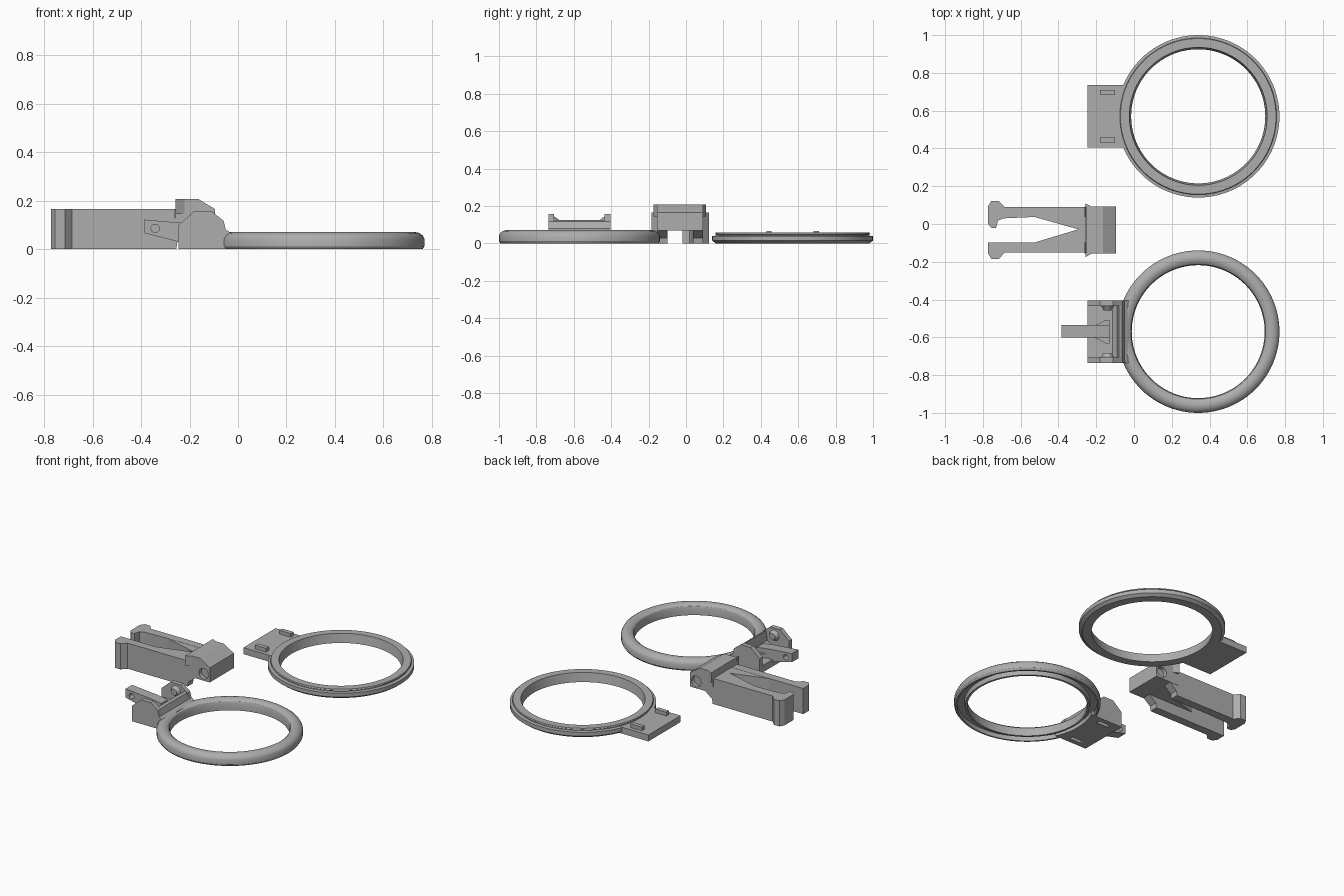
import bpy, bmesh, math
from mathutils import Vector

if "Cube" in bpy.data.objects:
    bpy.data.objects.remove(bpy.data.objects["Cube"])

grey = bpy.data.materials.new("plain grey")
grey.diffuse_color = (0.42, 0.42, 0.42, 1)
grey.use_nodes = True
grey.node_tree.nodes["Principled BSDF"].inputs["Base Color"].default_value = grey.diffuse_color


def finish(bm, name, smooth=False):
    bmesh.ops.recalc_face_normals(bm, faces=bm.faces)
    me = bpy.data.meshes.new(name)
    bm.to_mesh(me)
    bm.free()
    me.materials.append(grey)
    ob = bpy.data.objects.new(name, me)
    bpy.context.collection.objects.link(ob)
    if smooth:
        bpy.ops.object.select_all(action='DESELECT')
        ob.select_set(True)
        bpy.context.view_layer.objects.active = ob
        bpy.ops.object.shade_smooth_by_angle(angle=math.radians(30))
    return ob


def prism(name, pts, a, b, axis='Z'):
    """Extrude an outline: XY along z, or XZ along y."""
    bm = bmesh.new()
    place = (lambda u, v: (u, v, a)) if axis == 'Z' else (lambda u, v: (u, a, v))
    face = bm.faces.new([bm.verts.new(place(*p)) for p in pts])
    out = bmesh.ops.extrude_face_region(bm, geom=[face])
    shift = Vector((0, 0, b - a)) if axis == 'Z' else Vector((0, b - a, 0))
    bmesh.ops.translate(bm, vec=shift, verts=[v for v in out['geom'] if isinstance(v, bmesh.types.BMVert)])
    return finish(bm, name)


def box(name, x0, x1, y0, y1, z0, z1):
    return prism(name, [(x0, y0), (x1, y0), (x1, y1), (x0, y1)], z0, z1)


def ring(name, cx, cy, profile, n=96):
    """Revolve a closed (radius, height) profile."""
    bm = bmesh.new()
    loops = []
    for i in range(n):
        t = 2 * math.pi * i / n
        loops.append([bm.verts.new((cx + r * math.cos(t), cy + r * math.sin(t), z)) for r, z in profile])
    k = len(profile)
    for i in range(n):
        p, q = loops[i], loops[(i + 1) % n]
        for j in range(k):
            bm.faces.new((p[j], q[j], q[(j + 1) % k], p[(j + 1) % k]))
    return finish(bm, name, True)


def disc(name, x, z, r, y0, y1, r2=None):
    """Round pin along y, optionally tapered."""
    bm = bmesh.new()
    ends = []
    for y, rad in ((y0, r), (y1, r if r2 is None else r2)):
        ends.append([bm.verts.new((x + rad * math.cos(i * math.pi / 16), y, z + rad * math.sin(i * math.pi / 16)))
                     for i in range(32)])
    for i in range(32):
        j = (i + 1) % 32
        bm.faces.new((ends[0][i], ends[0][j], ends[1][j], ends[1][i]))
    bm.faces.new(ends[0])
    bm.faces.new(ends[1])
    return finish(bm, name, True)


def cut(target, cutter):
    m = target.modifiers.new("cut", 'BOOLEAN')
    m.object = cutter
    m.operation = 'DIFFERENCE'
    m.solver = 'EXACT'
    cutter.hide_render = True
    cutter.hide_viewport = True


def tab_outline(cy):
    """Tab whose inner end follows the ring."""
    arc = [(0.34 - 0.39 * math.cos(t), cy + 0.39 * math.sin(t))
           for t in [math.asin(0.165 / 0.39) * (1 - i / 6) for i in range(13)]]
    return [(-0.245, cy - 0.165), (-0.245, cy + 0.165)] + arc


CX, CY = 0.34, 0.57

# Back ring with raised snap rim, tab and two pegs
ring("rim_ring", CX, CY, [(0.355, 0), (0.41, 0), (0.43, 0.015), (0.43, 0.04), (0.409, 0.042),
                          (0.409, 0.047), (0.415, 0.051), (0.412, 0.058), (0.365, 0.058)])
prism("rim_tab", tab_outline(CY), 0, 0.042)
for s in (-1, 1):
    y = CY + s * 0.126
    box("tab_peg", -0.18, -0.10, y - 0.014, y + 0.014, 0.04, 0.066)

# Front ring with rounded top and a groove underneath
ring("cover_ring", CX, -CY, [(0.352, 0), (0.365, 0), (0.37, 0.028), (0.412, 0.028), (0.412, 0.0),
                             (0.422, 0), (0.43, 0.012), (0.43, 0.042), (0.423, 0.056), (0.408, 0.067),
                             (0.39, 0.071), (0.37, 0.067), (0.357, 0.056), (0.352, 0.04)])

# Mount on the front ring, with peg slots below
base = prism("mount_base", tab_outline(-CY), 0, 0.045)
for s in (-1, 1):
    y = -CY + s * 0.126
    cut(base, box("slot_cutter", -0.182, -0.098, y - 0.016, y + 0.016, -0.02, 0.026))
cheek = [(-0.245, 0), (-0.245, 0.1), (-0.18, 0.157), (-0.11, 0.157), (-0.06, 0.118), (-0.05, 0.08),
         (-0.025, 0.065), (-0.025, 0.03), (-0.05, 0.0)]
for s in (-1, 1):
    outer, inner = -CY + s * 0.165, -CY + s * 0.135
    prism("mount_cheek", cheek, outer, inner, 'Y')
    disc("pivot_bump", -0.14, 0.11, 0.034, inner, inner - s * 0.022, 0.02)
prism("mount_wall", [(-0.12, 0.04), (-0.09, 0.065), (-0.08, 0.125), (-0.063, 0.118), (-0.05, 0.08),
                     (-0.025, 0.065), (-0.025, 0.04)], -CY - 0.136, -CY + 0.136, 'Y')

# Lever with its cross hole and foot
lever = prism("lever", [(-0.385, 0.122), (-0.385, 0.066), (-0.25, 0.032), (-0.13, 0.03),
                        (-0.13, 0.095), (-0.2, 0.106)], -0.602, -0.535, 'Y')
cut(lever, disc("lever_cutter", -0.342, 0.086, 0.017, -0.7, -0.45))
prism("lever_foot", [(-0.21, -0.60), (-0.15, -0.632), (-0.13, -0.632), (-0.13, -0.508),
                     (-0.15, -0.508), (-0.21, -0.54)], 0.04, 0.07)

# Clip arms with flared ends
back = [(-0.26, 0.09), (-0.685, 0.09), (-0.715, 0.122), (-0.755, 0.122), (-0.772, 0.095), (-0.772, 0.0),
        (-0.755, -0.02), (-0.73, -0.02), (-0.72, 0.018), (-0.69, 0.03), (-0.53, 0.037), (-0.26, 0.037)]
front = [(-0.26, -0.152), (-0.685, -0.152), (-0.715, -0.184), (-0.755, -0.184), (-0.772, -0.158),
         (-0.772, -0.098), (-0.26, -0.098)]
prism("clip_arm_back", back, 0, 0.166)
prism("clip_arm_front", front, 0, 0.166)
# Webs narrowing the gap towards the head
prism("clip_web_back", [(-0.53, 0.038), (-0.25, 0.038), (-0.25, -0.028), (-0.295, -0.028)], 0.07, 0.165)
prism("clip_web_front", [(-0.53, -0.099), (-0.295, -0.028), (-0.25, -0.028), (-0.25, -0.099)], 0.07, 0.165)

# Clip head with sloped nose and pivot sockets
head = prism("clip_head", [(-0.262, 0.07), (-0.255, 0.208), (-0.165, 0.208), (-0.094, 0.165), (-0.094, 0.07)],
             -0.155, 0.092, 'Y')
for y0, y1 in ((-0.2, -0.13), (0.13, 0.067)):
    cut(head, disc("socket_cutter", -0.138, 0.115, 0.034, y0, y1))
# Angled stops flaring from the head sides
for y, tip in ((-0.154, -0.175), (0.091, 0.108)):
    prism("head_stop", [(-0.257, y), (-0.257, tip), (-0.22, y)], 0.145, 0.208)
for y0, y1 in ((-0.152, -0.098), (0.037, 0.09)):
    prism("head_leg", [(-0.265, 0), (-0.265, 0.09), (-0.2, 0.09), (-0.2, 0.07), (-0.25, 0.03), (-0.255, 0)],
          y0, y1, 'Y')
